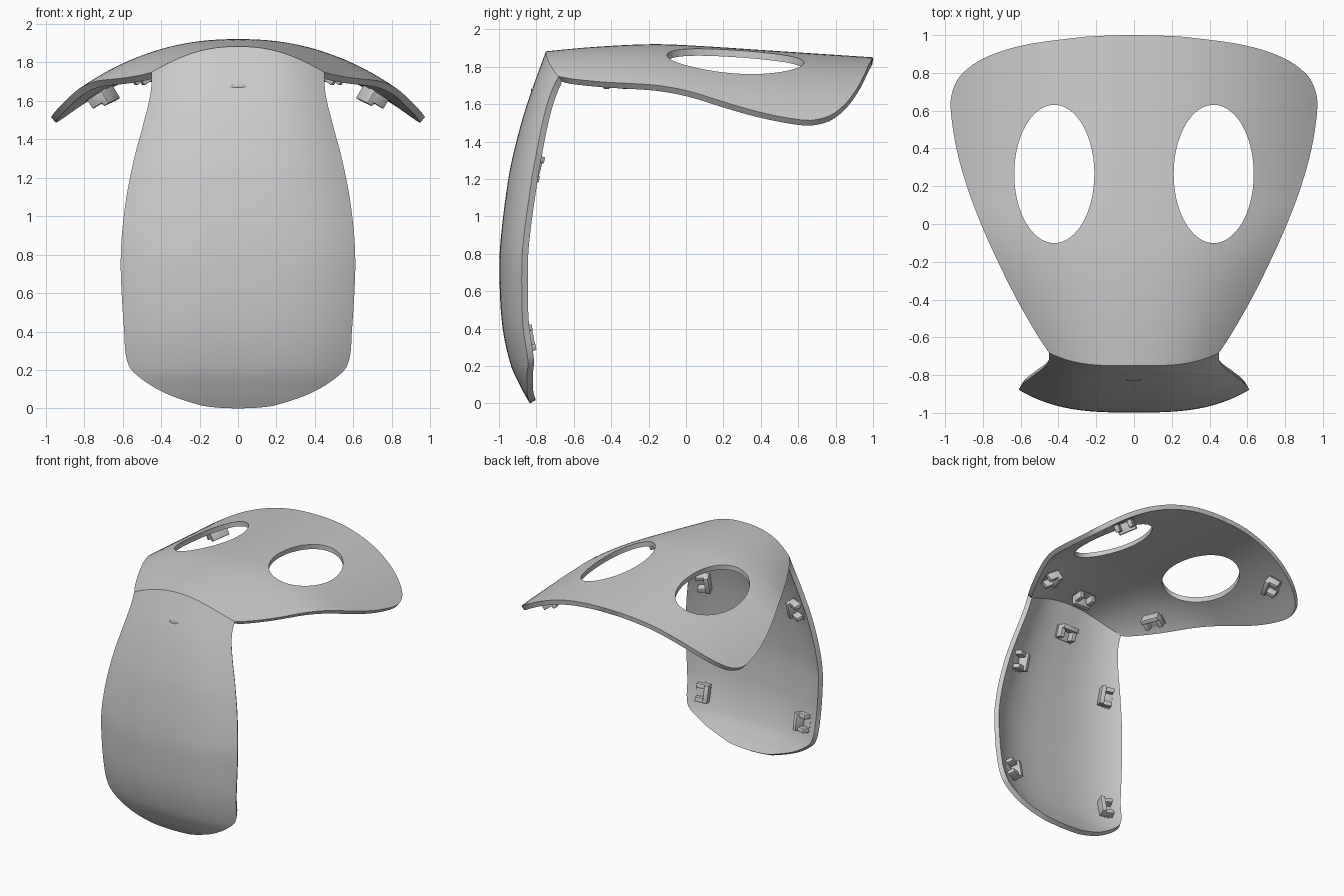
import bpy, bmesh, math
from mathutils import Vector, Matrix

if "Cube" in bpy.data.objects:
    bpy.data.objects.remove(bpy.data.objects["Cube"])


def interp(pts, t):
    """Smooth curve through (t, value) points sorted by t."""
    n = len(pts)

    def slope(i):
        a, b = pts[max(i - 1, 0)], pts[min(i + 1, n - 1)]
        return (b[1] - a[1]) / (b[0] - a[0])
    i = 0
    while i < n - 2 and t > pts[i + 1][0]:
        i += 1
    (t0, p0), (t1, p1) = pts[i], pts[i + 1]
    h = t1 - t0
    s = (t - t0) / h
    return (p0 * (2*s**3 - 3*s*s + 1) + slope(i) * h * (s**3 - 2*s*s + s)
            + p1 * (3*s*s - 2*s**3) + slope(i + 1) * h * (s**3 - s*s))


def resample(pts, count):
    """Evenly spaced points along a smooth 2D outline."""
    d = [0.0]
    for a, b in zip(pts, pts[1:]):
        d.append(d[-1] + math.dist(a, b))
    px = [(t, p[0]) for t, p in zip(d, pts)]
    py = [(t, p[1]) for t, p in zip(d, pts)]
    ts = [d[-1] * k / count for k in range(count + 1)]
    return [(interp(px, t), interp(py, t)) for t in ts]


# Outer surfaces: centre profile plus a sideways fall-off
TOP_PROFILE = [(-0.8, 1.877), (-0.5, 1.905), (-0.2, 1.92), (0, 1.915), (0.5, 1.883), (1, 1.85)]
FRONT_PROFILE = [(0, -0.835), (0.08, -0.88), (0.2, -0.935), (0.4, -0.98), (0.65, -0.997), (0.85, -0.993),
                 (1.2, -0.95), (1.4, -0.907), (1.6, -0.85), (1.88, -0.75)]


def top_z(x, y):
    k = 0.385 + 0.4 * (max(0, 0.1 - y) / 0.7) ** 2
    return interp(TOP_PROFILE, y) - k * abs(x) ** 2.3


def front_y(x, z):
    k = 0.53 + 0.75 * max(0, z - 0.75) ** 1.8
    return interp(FRONT_PROFILE, z) + k * abs(x) ** 3


def fold(x):
    y, z = -0.72, 1.8
    for _ in range(30):
        y = front_y(x, z)
        z = top_z(x, y)
    return y, z


# Half outlines as (half width, position along the plate)
W0 = 0.45
Y0, Z0 = fold(W0)
top_outline = [(0, 1), (0.15, 0.997), (0.3, 0.987), (0.6, 0.943), (0.8, 0.875), (0.92, 0.785), (0.965, 0.69),
               (0.97, 0.6), (0.94, 0.4), (0.885, 0.2), (0.81, 0), (0.72, -0.2), (0.62, -0.4), (0.505, -0.6), (W0, Y0)]
front_outline = [(W0, Z0), (0.45, 1.68), (0.462, 1.6), (0.5, 1.45), (0.54, 1.3), (0.58, 1.1), (0.604, 0.9),
                 (0.61, 0.75), (0.605, 0.6), (0.592, 0.4), (0.582, 0.27), (0.55, 0.195), (0.4, 0.09),
                 (0.2, 0.018), (0.1, 0.004), (0, 0)]

# Curved shell, one skin folded between top and front
COLS = 48
us = [2 * c / COLS - 1 for c in range(COLS + 1)]
folds = [fold(u * W0) for u in us]
rows = []
for w, y in resample(top_outline, 70):
    t = max(0, (y - Y0) / (1 - Y0))
    row = []
    for u, f in zip(us, folds):
        yy = y + (f[0] - Y0) * (1 - t) ** 2
        row.append((u * w, yy, top_z(u * w, yy)))
    rows.append(row)
for w, z in resample(front_outline, 70)[1:]:
    row = []
    for u, f in zip(us, folds):
        zz = z + (f[1] - Z0) * (z / Z0) ** 2
        row.append((u * w, front_y(u * w, zz), zz))
    rows.append(row)
bm = bmesh.new()
vs = [[bm.verts.new(p) for p in row] for row in rows]
for r in range(len(rows) - 1):
    for c in range(COLS):
        bm.faces.new((vs[r][c], vs[r+1][c], vs[r+1][c+1], vs[r][c+1]))
bmesh.ops.remove_doubles(bm, verts=bm.verts, dist=0.0003)
me = bpy.data.meshes.new("shell")
bm.to_mesh(me)
bm.free()
shell = bpy.data.objects.new("shell", me)
bpy.context.collection.objects.link(shell)
solid = shell.modifiers.new("thickness", 'SOLIDIFY')
solid.thickness = 0.037
solid.offset = -1
solid.use_even_offset = True

# Oval holes in the top
cutters = []
for side in (-1, 1):
    bpy.ops.mesh.primitive_cylinder_add(vertices=72, radius=1, depth=1, location=(side * 0.422, 0.265, 1.8))
    cut = bpy.context.object
    cut.name = "hole_cutter"
    cut.scale = (0.212, 0.366, 1)
    cut.hide_render = True
    b = shell.modifiers.new("hole", 'BOOLEAN')
    b.operation = 'DIFFERENCE'
    b.solver = 'EXACT'
    b.object = cut
    cutters.append(cut)


def smooth(ob):
    bpy.ops.object.select_all(action='DESELECT')
    bpy.context.view_layer.objects.active = ob
    ob.select_set(True)
    bpy.ops.object.shade_smooth_by_angle(angle=math.radians(35))


bpy.context.view_layer.objects.active = shell
for m in list(shell.modifiers):
    bpy.ops.object.modifier_apply(modifier=m.name)
for cut in cutters:
    bpy.data.objects.remove(cut)
smooth(shell)


# Mounting clips: U-shaped bracket, a bar with two end prongs
def clip(name, pos, normal, opening):
    n = Vector(normal).normalized()
    o = Vector(opening)
    o = (o - n * o.dot(n)).normalized()
    a = o.cross(n)
    frame = Matrix((a, o, n)).transposed().to_4x4()
    frame.translation = Vector(pos)
    bm = bmesh.new()
    for cx, cy, sx, sy, h in ((0, -0.035, 0.14, 0.035, 0.085), (-0.053, 0.005, 0.035, 0.085, 0.065),
                              (0.053, 0.005, 0.035, 0.085, 0.065), (0, 0, 0.16, 0.11, 0.012)):
        box = Matrix.Translation((cx, cy, 0.02 + h / 2)) @ Matrix.Diagonal((sx, sy, h + 0.02, 1))
        bmesh.ops.create_cube(bm, size=1, matrix=frame @ box)
    bmesh.ops.bevel(bm, geom=bm.edges[:], offset=0.005, segments=2, affect='EDGES', profile=0.5)
    me = bpy.data.meshes.new(name)
    bm.to_mesh(me)
    bm.free()
    ob = bpy.data.objects.new(name, me)
    bpy.context.collection.objects.link(ob)
    smooth(ob)


E = 0.01


def top_clip(x, y, opening):
    dx = (top_z(x + E, y) - top_z(x - E, y)) / (2 * E)
    dy = (top_z(x, y + E) - top_z(x, y - E)) / (2 * E)
    clip("top_clip", (x, y, top_z(x, y)), (dx, dy, -1), opening)


def front_clip(x, z, opening):
    dx = (front_y(x + E, z) - front_y(x - E, z)) / (2 * E)
    dz = (front_y(x, z + E) - front_y(x, z - E)) / (2 * E)
    clip("front_clip", (x, front_y(x, z), z), (-dx, 1, -dz), opening)


for s in (-1, 1):
    top_clip(s * 0.74, 0.74, (s, 0.5, 0))
    top_clip(s * 0.52, -0.38, (s, -0.4, 0))
    front_clip(s * 0.44, 1.275, (s, 0, 0))
    front_clip(s * 0.47, 0.335, (s, 0, 0))
top_clip(0, -0.58, (0, 1, 0))
front_clip(0, 1.65, (0, 0, -1))

# Small raised sliver on the front face
bpy.ops.mesh.primitive_uv_sphere_add(segments=24, ring_count=12, radius=1, location=(0, front_y(0, 1.675), 1.675))
sliver = bpy.context.object
sliver.name = "front_sliver"
sliver.scale = (0.043, 0.004, 0.008)
smooth(sliver)
